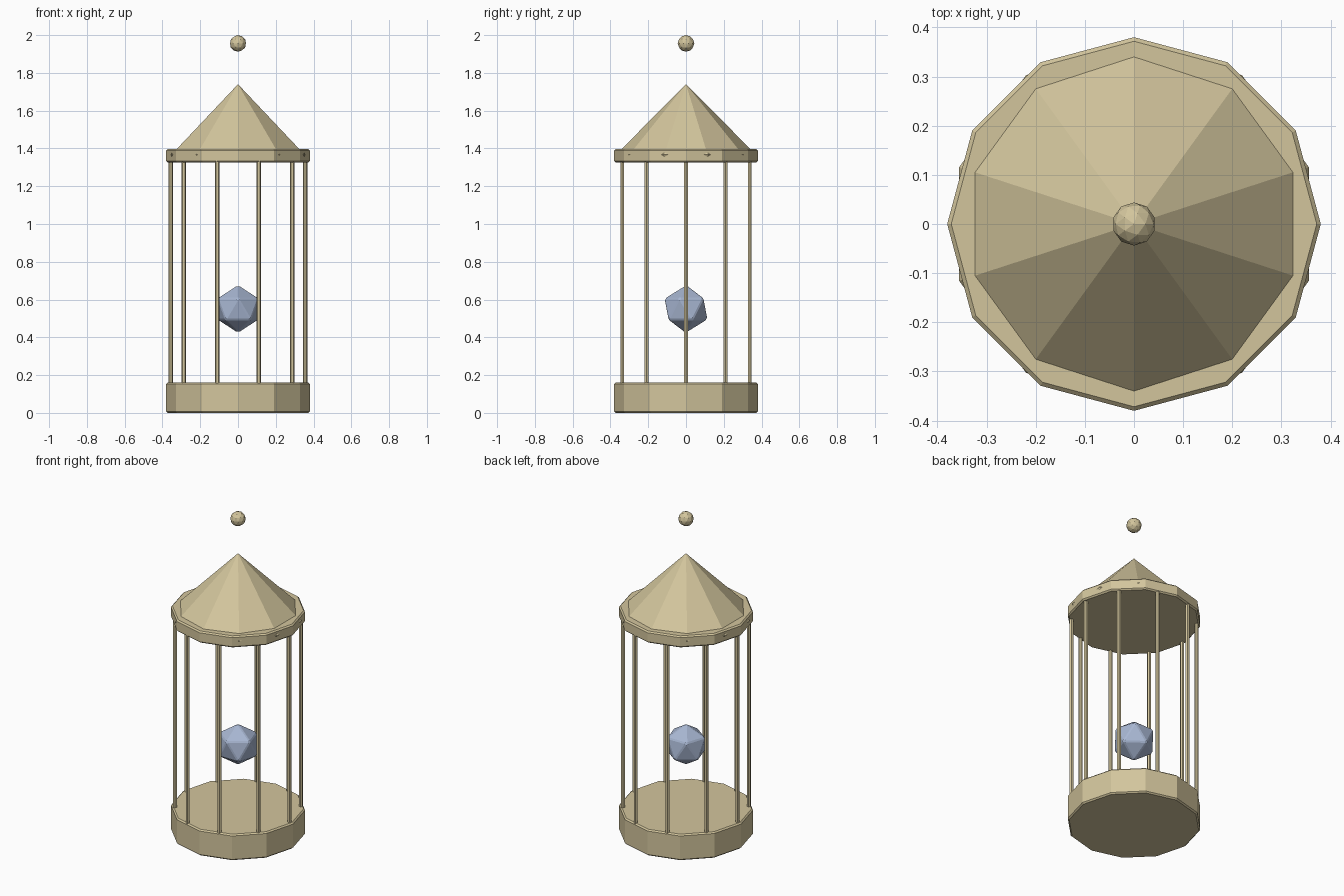
import bpy
from math import cos, sin, radians, tau

if "Cube" in bpy.data.objects:
    bpy.data.objects.remove(bpy.data.objects["Cube"], do_unlink=True)


def material(name, colour):
    mat = bpy.data.materials.new(name)
    mat.use_nodes = True
    mat.diffuse_color = (*colour, 1)
    mat.node_tree.nodes["Principled BSDF"].inputs["Base Color"].default_value = (*colour, 1)
    return mat


tan = material("pale brass", (0.65, 0.56, 0.335))
blue = material("pale blue", (0.39, 0.47, 0.645))


def finish(name, mat, bevel=0):
    obj = bpy.context.object
    obj.name = name
    obj.data.materials.append(mat)
    if bevel:
        mod = obj.modifiers.new("Bevel", "BEVEL")
        mod.width = bevel
        mod.segments = 1
        mod.limit_method = "ANGLE"
        mod.angle_limit = radians(40)
    return obj


def drum(name, radius, bottom, top, sides, mat, bevel=0, x=0, y=0, turn=0):
    bpy.ops.mesh.primitive_cylinder_add(
        vertices=sides, radius=radius, depth=top - bottom,
        location=(x, y, (bottom + top) / 2), rotation=(0, 0, turn))
    return finish(name, mat, bevel)


# Floor drum and the band under the roof
drum("base", 0.38, 0, 0.162, 12, tan, 0.008)
drum("top_band", 0.38, 1.326, 1.398, 12, tan, 0.008)

# Ten upright bars
BARS = 10
for i in range(BARS):
    a = tau * i / BARS
    drum(f"bar_{i + 1}", 0.012, 0.14, 1.36, 6, tan,
         x=0.355 * cos(a), y=0.355 * sin(a), turn=radians(90))

# Hoop whose corners just break through the band
bpy.ops.mesh.primitive_torus_add(
    major_segments=BARS, minor_segments=6, major_radius=0.358, minor_radius=0.016,
    location=(0, 0, 1.367), rotation=(0, 0, tau / BARS / 2))
finish("hoop", tan)

# Pointed roof
bpy.ops.mesh.primitive_cone_add(
    vertices=10, radius1=0.34, radius2=0, depth=0.342, location=(0, 0, 1.569))
finish("roof", tan)

# Floating finial ball
bpy.ops.mesh.primitive_ico_sphere_add(
    subdivisions=2, radius=0.044, location=(0, 0, 1.956))
finish("finial", tan)

# Faceted orb hanging inside
bpy.ops.mesh.primitive_ico_sphere_add(
    subdivisions=1, radius=0.127, location=(0, 0, 0.55), rotation=(0, 0, radians(-90)))
finish("orb", blue, 0.006)
